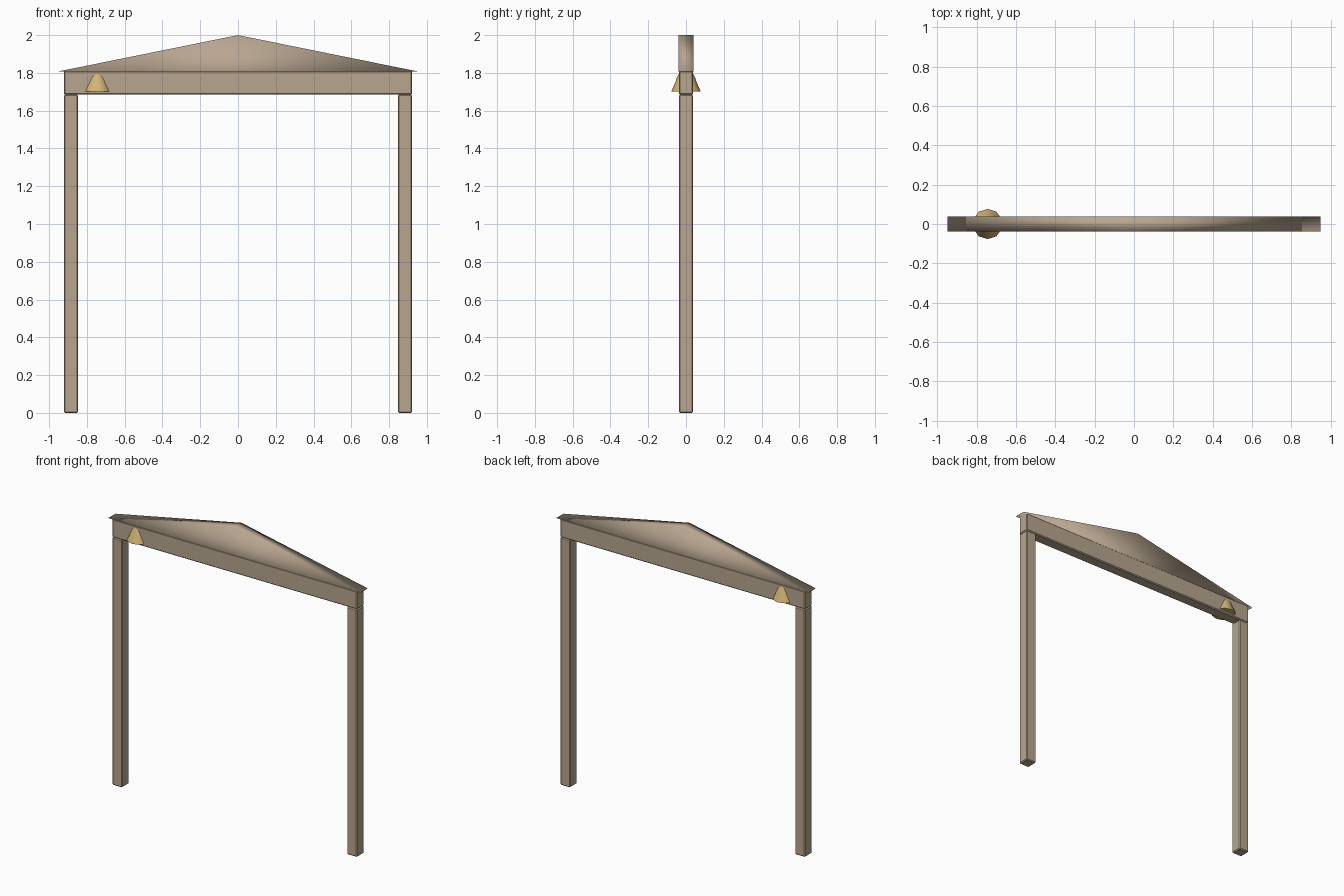
import bpy, bmesh, math

if "Cube" in bpy.data.objects:
    bpy.data.objects.remove(bpy.data.objects["Cube"])

def material(name, col):
    m = bpy.data.materials.new(name)
    m.diffuse_color = (*col, 1)
    m.use_nodes = True
    m.node_tree.nodes["Principled BSDF"].inputs["Base Color"].default_value = m.diffuse_color
    return m

wood = material("pale_wood", (0.48, 0.38, 0.28))
brass = material("brass", (0.65, 0.46, 0.18))

def finish(name, bm, mat):
    bmesh.ops.recalc_face_normals(bm, faces=bm.faces)
    me = bpy.data.meshes.new(name)
    bm.to_mesh(me)
    bm.free()
    me.materials.append(mat)
    ob = bpy.data.objects.new(name, me)
    bpy.context.collection.objects.link(ob)
    return ob

def bar(name, x0, x1, z0, z1, hy=0.038):
    bm = bmesh.new()
    bmesh.ops.create_cube(bm, size=1)
    for v in bm.verts:
        v.co = ((x0 + x1) / 2 + v.co.x * (x1 - x0), v.co.y * 2 * hy,
                (z0 + z1) / 2 + v.co.z * (z1 - z0))
    ob = finish(name, bm, wood)
    bev = ob.modifiers.new("soft_edges", 'BEVEL')
    bev.width = 0.006
    bev.segments = 1

# Posts and crossbeam
bar("left_post", -0.922, -0.846, 0, 1.685)
bar("right_post", 0.846, 0.922, 0, 1.685)
bar("crossbeam", -0.922, 0.922, 1.685, 1.81)

# Gable: smooth-shaded triangular prism
bm = bmesh.new()
tri = bm.faces.new([bm.verts.new((x, -0.039, z)) for x, z in ((-0.95, 1.808), (0.95, 1.808), (0, 2.0))])
ext = bmesh.ops.extrude_face_region(bm, geom=[tri], use_keep_orig=True)
for v in ext["geom"]:
    if isinstance(v, bmesh.types.BMVert):
        v.co.y = 0.039
for f in bm.faces:
    f.smooth = True
finish("gable", bm, wood)

# Bell: ten-sided flared profile, half sunk in the beam
bm = bmesh.new()
rings = []
for r, z in ((0.077, 1.702), (0.072, 1.715), (0.057, 1.75), (0.046, 1.78), (0.036, 1.8)):
    rings.append([bm.verts.new((-0.745 + r * math.sin(i * math.tau / 10),
                                r * math.cos(i * math.tau / 10), z)) for i in range(10)])
for a, b in zip(rings, rings[1:]):
    for i in range(10):
        j = (i + 1) % 10
        bm.faces.new((a[i], a[j], b[j], b[i])).smooth = True
bm.faces.new(rings[0])
bm.faces.new(rings[-1])
finish("bell", bm, brass)
